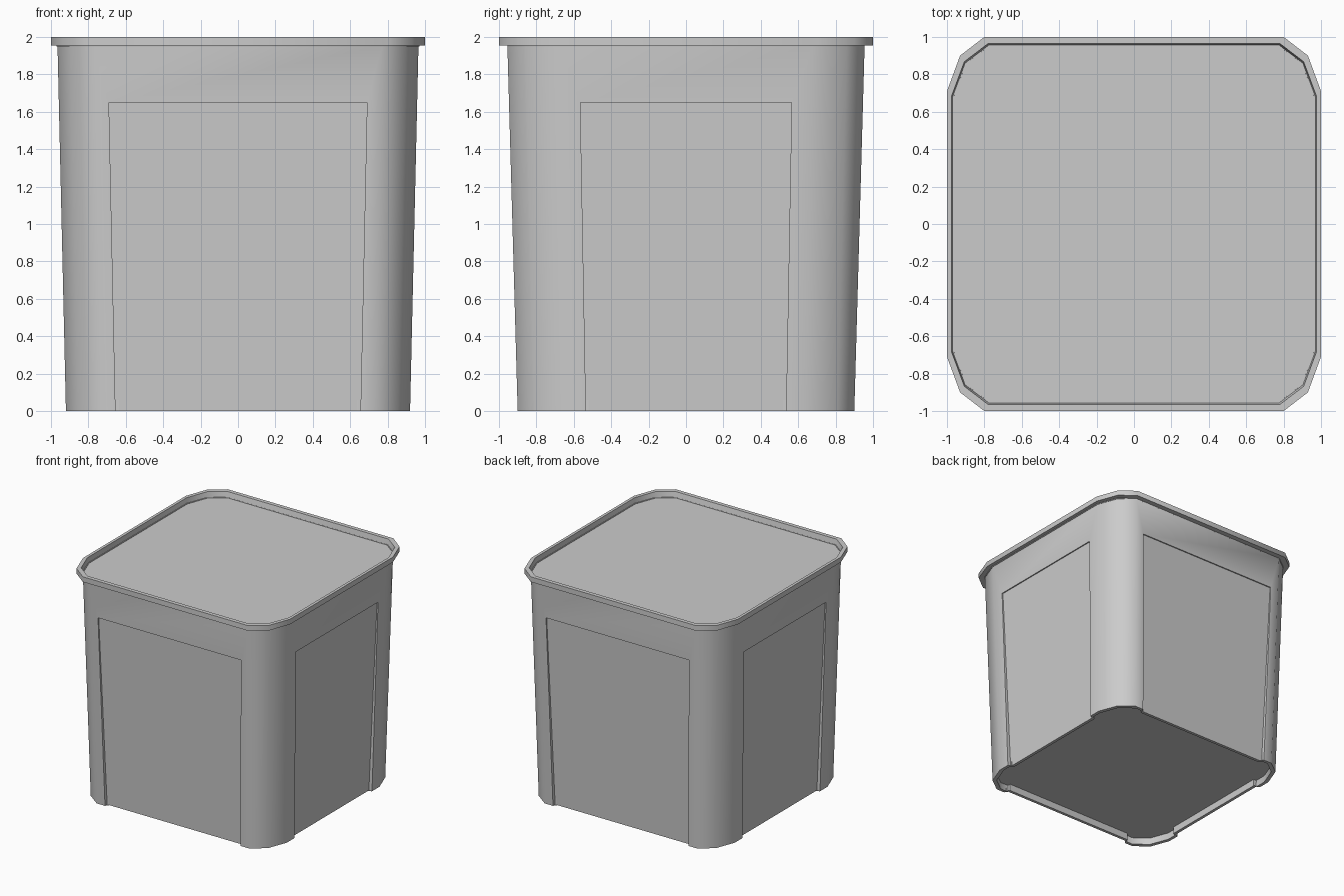
import bpy

if "Cube" in bpy.data.objects:
    bpy.data.objects.remove(bpy.data.objects["Cube"])

RIM_Z, LID_Z, FLOOR_Z, PANEL_Z = 1.955, 1.95, 0.06, 1.65
CORNER = [(1.0, 0.71), (0.93, 0.90), (0.80, 1.0)]


def outline(sx, sy, z):
    """Twelve-point rounded square, counter-clockwise."""
    pts = []
    for mx, my, step in ((1, 1, 1), (-1, 1, -1), (-1, -1, 1), (1, -1, -1)):
        pts += [(mx * x * sx, my * y * sy, z) for x, y in CORNER[::step]]
    return pts


def make(name, verts, faces):
    mesh = bpy.data.meshes.new(name)
    mesh.from_pydata(verts, [], faces)
    mesh.update()
    ob = bpy.data.objects.new(name, mesh)
    bpy.context.collection.objects.link(ob)
    bpy.ops.object.select_all(action='DESELECT')
    ob.select_set(True)
    bpy.context.view_layer.objects.active = ob
    bpy.ops.object.shade_smooth_by_angle(angle=0.75)
    return ob


def bridge(a, b):
    n = len(a)
    return [(a[i], a[(i + 1) % n], b[(i + 1) % n], b[i]) for i in range(n)]


# Tapered body with a recessed panel in every side
bottom, top = outline(0.92, 0.90, 0), outline(0.965, 0.955, RIM_Z)
verts = bottom + top
faces, base_loop = [], []
t = PANEL_Z / RIM_Z
for side in range(4):
    c = side * 3
    faces += [(c + i, c + i + 1, 12 + c + i + 1, 12 + c + i) for i in (0, 1)]
    a, b = c + 2, (c + 3) % 12
    along_x = side % 2 == 0                      # back and front run along x
    half = (0.655, 0.69) if along_x else (0.535, 0.565)
    sign = (1, -1, -1, 1)[side]                  # outward direction
    wall = (0.90, 0.955) if along_x else (0.92, 0.965)
    start = (1, 1, -1, -1)[side]                 # first end along the side
    k = len(verts)
    for inset in (False, True):
        for end in (start, -start):
            for z, h, depth in ((0, half[0], 0.03), (PANEL_Z, half[1], 0.01)):
                f = 0 if z == 0 else t
                d = wall[0] + (wall[1] - wall[0]) * f - (depth if inset else 0)
                p, q = end * h, sign * d
                verts.append((p, q, z) if along_x else (q, p, z))
    o0, O0, o1, O1, i0, I0, i1, I1 = range(k, k + 8)
    faces += [(a, o0, O0, 12 + a), (o1, b, 12 + b, O1),
              (O0, O1, 12 + b, 12 + a),
              (o0, i0, I0, O0), (i1, o1, O1, I1), (I0, I1, O1, O0),
              (i0, i1, I1, I0)]
    base_loop += [c, c + 1, c + 2, o0, i0, i1, o1]

# Foot edge and raised floor underneath
inner = list(range(len(verts), len(verts) + len(base_loop)))
verts += [(verts[i][0] * 0.97, verts[i][1] * 0.97, 0) for i in base_loop]
upper = list(range(len(verts), len(verts) + len(base_loop)))
verts += [(verts[i][0], verts[i][1], FLOOR_Z) for i in inner]
faces += bridge(inner, base_loop) + bridge(upper, inner) + [tuple(reversed(upper))]
make("container_body", verts, faces)

# Projecting rim
rings = [outline(0.965, 0.955, RIM_Z), outline(1, 1, RIM_Z), outline(1, 1, 2),
         outline(0.975, 0.965, 2), outline(0.97, 0.955, LID_Z)]
verts = [v for r in rings for v in r]
idx = [list(range(12 * i, 12 * i + 12)) for i in range(len(rings))]
faces = [f for lo, hi in zip(idx, idx[1:]) for f in bridge(lo, hi)]
make("rim", verts, faces)

# Flat lid just below the rim
make("lid_surface", rings[-1], [tuple(range(12))])
